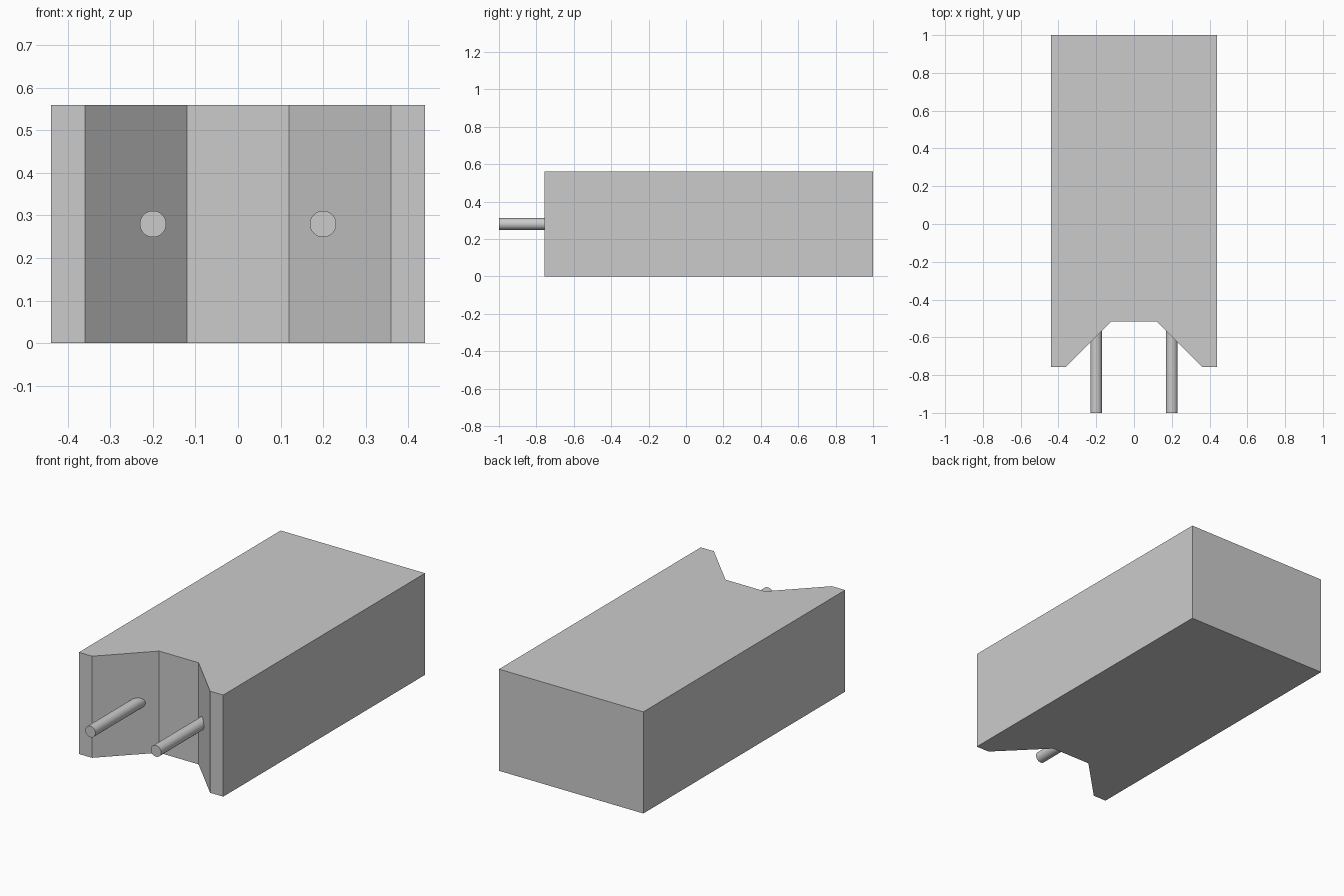
import bpy, bmesh, math

if "Cube" in bpy.data.objects:
    bpy.data.objects.remove(bpy.data.objects["Cube"])

HEIGHT = 0.56

# Body: half outline of the notched block, mirrored across x
half = [(0.12, -0.515), (0.36, -0.757), (0.44, -0.757), (0.44, 1.0)]
outline = half + [(-x, y) for x, y in reversed(half)]
bm = bmesh.new()
base = bm.faces.new([bm.verts.new((x, y, 0)) for x, y in outline])
ext = bmesh.ops.extrude_face_region(bm, geom=[base])
top = [v for v in ext["geom"] if isinstance(v, bmesh.types.BMVert)]
bmesh.ops.translate(bm, verts=top, vec=(0, 0, HEIGHT))
bmesh.ops.recalc_face_normals(bm, faces=bm.faces)
mesh = bpy.data.meshes.new("body")
bm.to_mesh(mesh)
bm.free()
bpy.context.collection.objects.link(bpy.data.objects.new("body", mesh))


# Pins: round leads running from the front into the slanted notch walls
def add_pin(name, x, y_front=-1.0, y_back=-0.56):
    bpy.ops.mesh.primitive_cylinder_add(
        vertices=48, radius=0.031, depth=y_back - y_front,
        location=(x, (y_front + y_back) / 2, HEIGHT / 2),
        rotation=(math.pi / 2, 0, 0))
    pin = bpy.context.object
    pin.name = name
    bpy.ops.object.shade_smooth_by_angle(angle=math.radians(40))


add_pin("left_pin", -0.2)
add_pin("right_pin", 0.2)
